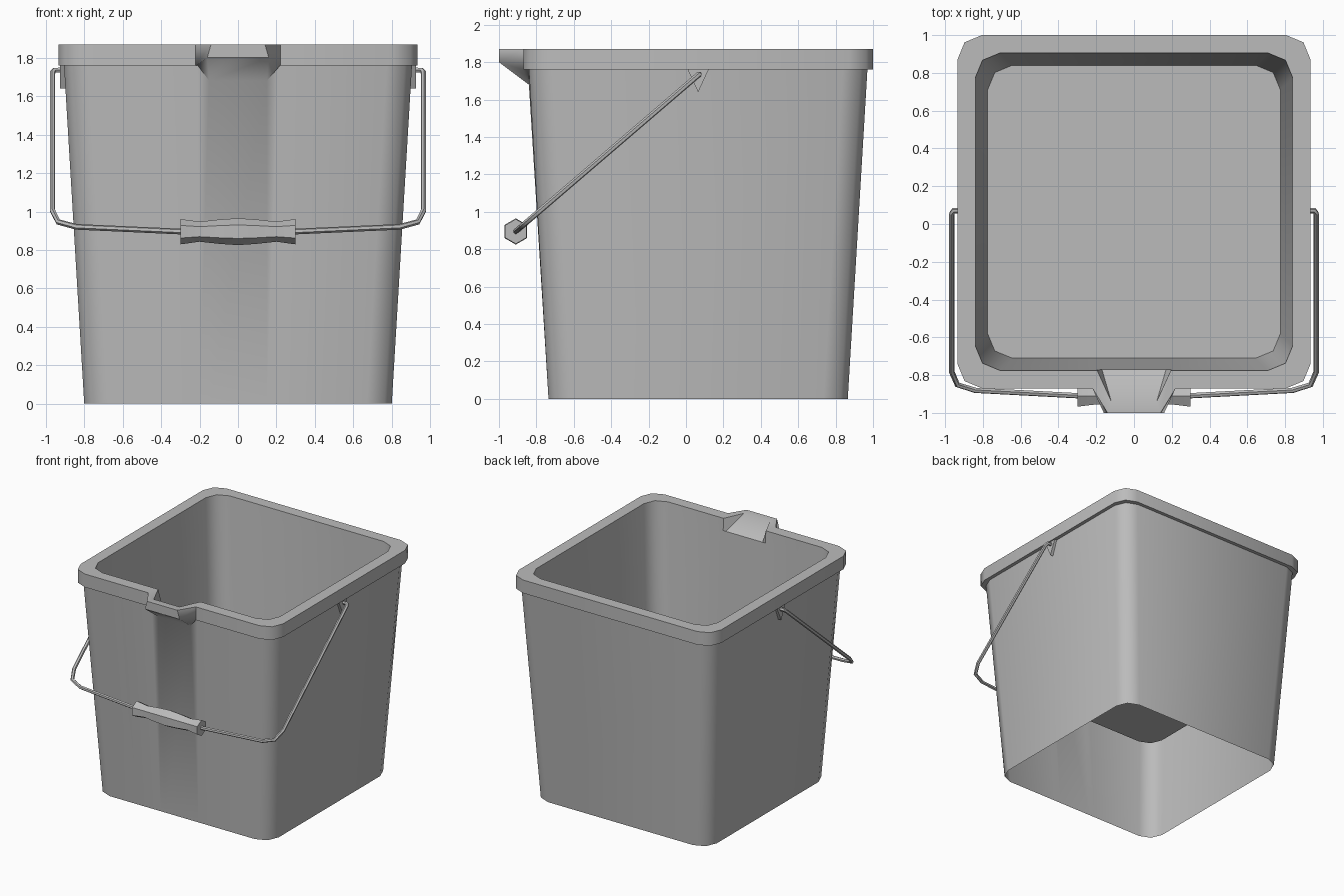
import bpy, bmesh, math
from mathutils import Vector

cube = bpy.data.objects.get("Cube")
if cube:
    bpy.data.objects.remove(cube)

CY = 0.065          # the body sits slightly behind the centre, to leave room for the spout
ROUND = 0.13        # corner radius

plastic = bpy.data.materials.new("grey_plastic")
plastic.use_nodes = True
grey = (0.5, 0.5, 0.5, 1)
plastic.diffuse_color = grey
plastic.node_tree.nodes["Principled BSDF"].inputs["Base Color"].default_value = grey


def finish(obj, angle=50):
    obj.data.materials.append(plastic)
    bpy.ops.object.select_all(action="DESELECT")
    obj.select_set(True)
    bpy.context.view_layer.objects.active = obj
    bpy.ops.object.shade_smooth_by_angle(angle=math.radians(angle))


def loft(name, loops, cap_start=False, cap_end=False):
    """Skin a list of equal closed loops."""
    bm = bmesh.new()
    rings = [[bm.verts.new(p) for p in loop] for loop in loops]
    n = len(rings[0])
    for a, b in zip(rings, rings[1:]):
        for i in range(n):
            j = (i + 1) % n
            bm.faces.new((a[i], a[j], b[j], b[i]))
    if cap_start:
        bm.faces.new(rings[0][::-1])
    if cap_end:
        bm.faces.new(rings[-1])
    bmesh.ops.recalc_face_normals(bm, faces=bm.faces[:])
    mesh = bpy.data.meshes.new(name)
    bm.to_mesh(mesh)
    bm.free()
    obj = bpy.data.objects.new(name, mesh)
    bpy.context.collection.objects.link(obj)
    finish(obj)
    return obj


def body_loop(half, z, side, lip):
    """Rounded square with four spout points on its front edge.
    side and lip are (x, forward offset, z) of the spout's outer and middle points."""
    pts = []
    c = half - ROUND
    for k, (sx, sy) in enumerate(((1, -1), (1, 1), (-1, 1), (-1, -1))):
        for s in range(3):
            a = math.radians(-90 + 90 * k + 45 * s)
            pts.append((sx * c + ROUND * math.cos(a), CY + sy * c + ROUND * math.sin(a), z))
    front = CY - half
    for sign, (x, out, pz) in ((-1, side), (-1, lip), (1, lip), (1, side)):
        pts.append((sign * x, front - out, pz))
    return pts


# Bucket: outer wall, overhanging rim, pouring spout, basin and raised floor
loft("bucket", [
    body_loop(0.80, 0, (0.20, 0, 0), (0.15, 0, 0)),
    body_loop(0.905, 1.76, (0.21, 0, 1.76), (0.15, 0, 1.68)),
    body_loop(0.935, 1.76, (0.22, 0, 1.76), (0.16, 0.13, 1.80)),
    body_loop(0.935, 1.87, (0.22, 0, 1.87), (0.14, 0.13, 1.87)),
    body_loop(0.84, 1.87, (0.195, 0, 1.87), (0.12, 0.165, 1.87)),
    body_loop(0.834, 1.77, (0.195, 0, 1.77), (0.17, 0, 1.77)),
    body_loop(0.775, 0.85, (0.195, 0, 0.85), (0.17, 0, 0.85)),
], cap_end=True)

# Triangular hinge lugs under the rim
for sign, label in ((1, "left"), (-1, "right")):
    tri = ((-0.06, 1.77), (0.06, 1.77), (0, 1.64))
    loft(label + "_hinge_lug",
         [[(sign * x, CY + y, z) for y, z in tri] for x in (0.89, 0.925)], True, True)

# Wire handle: half profile as (x, distance along the tilt), mirrored
pivot, low = Vector((0, 0.07, 1.735)), Vector((0, -0.91, 0.895))
half = [(0.91, 0), (0.955, 0), (0.965, 0.015), (0.965, 0.87), (0.935, 0.94), (0.84, 0.97), (0.28, 1)]
path = half + [(-x, t) for x, t in reversed(half)]
curve = bpy.data.curves.new("wire_handle", "CURVE")
curve.dimensions = "3D"
curve.bevel_depth = 0.015
curve.bevel_resolution = 1
curve.use_fill_caps = True
spline = curve.splines.new("POLY")
spline.points.add(len(path) - 1)
for point, (x, t) in zip(spline.points, path):
    p = pivot.lerp(low, t)
    point.co = (x, p.y, p.z, 1)
wire = bpy.data.objects.new("wire_handle", curve)
bpy.context.collection.objects.link(wire)
bpy.ops.object.select_all(action="DESELECT")
wire.select_set(True)
bpy.context.view_layer.objects.active = wire
bpy.ops.object.convert(target="MESH")
finish(bpy.context.view_layer.objects.active)

# Six-sided hand grip, thick in the middle and flared at the ends
right = [(-0.3, 0.066), (-0.2, 0.052), (-0.1, 0.063)]
profile = right + [(0, 0.07)] + [(-x, r) for x, r in reversed(right)]
grip = loft("hand_grip", [
    [(x, low.y + r * math.sin(k * math.pi / 3), low.z + r * math.cos(k * math.pi / 3))
     for k in range(6)] for x, r in profile], True, True)
finish(grip, 65)
grip.data.materials.pop()
